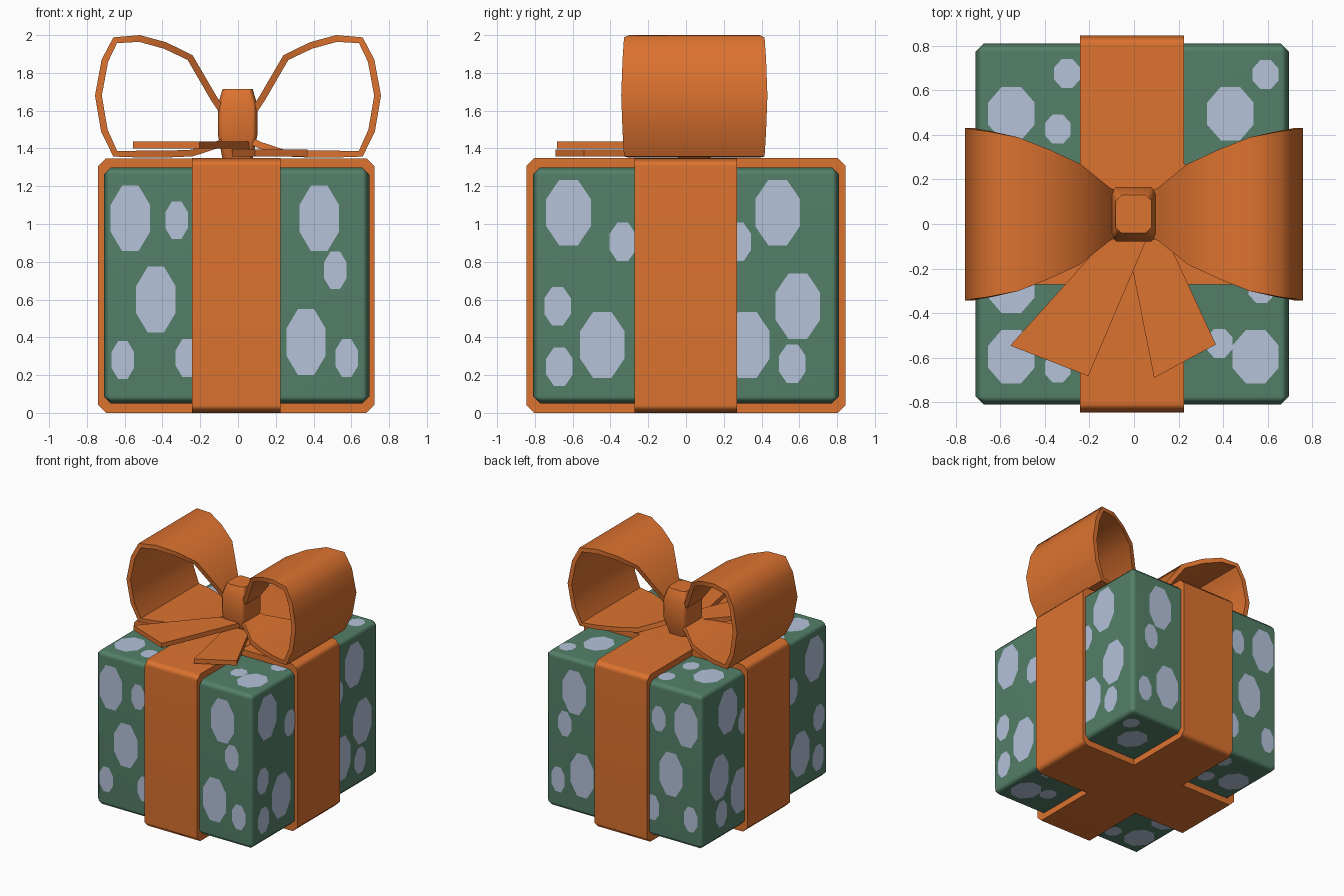
import bpy, bmesh, math
from mathutils import Vector

if "Cube" in bpy.data.objects:
    bpy.data.objects.remove(bpy.data.objects["Cube"])


def material(name, rgb):
    m = bpy.data.materials.new(name)
    m.diffuse_color = (*rgb, 1)
    m.use_nodes = True
    m.node_tree.nodes["Principled BSDF"].inputs["Base Color"].default_value = m.diffuse_color
    return m


GREEN = material("wrapping_green", (0.088, 0.215, 0.14))
SPOT = material("spot_pale_blue", (0.46, 0.54, 0.70))
ORANGE = material("ribbon_orange", (0.72, 0.17, 0.029))


def finish(name, bm, mat, angle=None, weighted=False, recalc=True):
    if recalc:
        bmesh.ops.recalc_face_normals(bm, faces=bm.faces[:])
    me = bpy.data.meshes.new(name)
    bm.to_mesh(me)
    bm.free()
    me.materials.append(mat)
    ob = bpy.data.objects.new(name, me)
    bpy.context.collection.objects.link(ob)
    if angle:
        bpy.ops.object.select_all(action='DESELECT')
        ob.select_set(True)
        bpy.context.view_layer.objects.active = ob
        bpy.ops.object.shade_smooth_by_angle(angle=math.radians(angle))
    if weighted:
        wn = ob.modifiers.new("weighted", 'WEIGHTED_NORMAL')
        wn.keep_sharp = True
    return ob


def loft(bm, rings):
    """Join closed rings of points with quads and cap both ends."""
    vs = [[bm.verts.new(p) for p in r] for r in rings]
    n = len(vs[0])
    for a, b in zip(vs, vs[1:]):
        for i in range(n):
            j = (i + 1) % n
            bm.faces.new((a[i], a[j], b[j], b[i]))
    bm.faces.new(vs[0])
    bm.faces.new(vs[-1])


def chamfered(cx, cy, hx, hy, c):
    """Rectangle with cut corners."""
    return [(cx + sx * a, cy + sy * b) for sx, sy, a, b in (
        (-1, -1, hx, hy - c), (-1, -1, hx - c, hy), (1, -1, hx - c, hy), (1, -1, hx, hy - c),
        (1, 1, hx, hy - c), (1, 1, hx - c, hy), (-1, 1, hx - c, hy), (-1, 1, hx, hy - c))]


# Wrapped box
X0, X1, HY, Z0, Z1 = -0.71, 0.695, 0.81, 0.05, 1.30
bm = bmesh.new()
bmesh.ops.create_cube(bm, size=1)
for v in bm.verts:
    v.co = Vector((X0 if v.co.x < 0 else X1, math.copysign(HY, v.co.y),
                   Z0 if v.co.z < 0 else Z1))
bmesh.ops.bevel(bm, geom=bm.edges[:], offset=0.037, segments=1, affect='EDGES', profile=0.5)
finish("box", bm, GREEN, 60, True)

# Painted spots: (u, v, is_big), same layout on opposite faces
front = [(-.57, 1.03, 1), (.43, 1.03, 1), (-.435, .6, 1), (.36, .375, 1), (-.325, 1.02, 0),
         (.515, .755, 0), (-.61, .28, 0), (.575, .29, 0), (-.27, .29, 0)]
side = [(-.622, 1.06, 1), (.485, 1.06, 1), (-.443, .36, 1), (.592, .565, 1), (.325, .36, 1),
        (-.335, .905, 0), (-.68, .565, 0), (-.67, .245, 0), (.563, .26, 0), (.275, .905, 0)]
top = [(-.55, .495, 1), (.432, .495, 1), (-.55, -.595, 1), (.545, -.595, 1), (-.55, -.28, 1),
       (-.3, .675, 0), (-.342, .425, 0), (.59, .67, 0), (.383, -.535, 0), (-.342, -.645, 0),
       (.572, -.29, 0)]
E = 0.003
layouts = [
    ("front_spots", front, (.104, .174), (.06, .1), lambda u, v: (u, -HY - E, v), (0, -1, 0)),
    ("back_spots", front, (.104, .174), (.06, .1), lambda u, v: (u, HY + E, v), (0, 1, 0)),
    ("right_spots", side, (.118, .174), (.07, .102), lambda u, v: (X1 + E, u, v), (1, 0, 0)),
    ("left_spots", side, (.118, .174), (.07, .102), lambda u, v: (X0 - E, u, v), (-1, 0, 0)),
    ("top_spots", top, (.104, .12), (.058, .065), lambda u, v: (u, v, Z1 + E), (0, 0, 1)),
    ("bottom_spots", top, (.104, .12), (.058, .065), lambda u, v: (u, v, Z0 - E), (0, 0, -1)),
]
for name, spots, big, small, place, normal in layouts:
    bm = bmesh.new()
    for u, v, is_big in spots:
        w, h = big if is_big else small
        k = 1 / math.cos(math.pi / 8)
        f = bm.faces.new([bm.verts.new(place(u + w * k * math.cos(a), v + h * k * math.sin(a)))
                          for a in (math.pi / 8 + i * math.pi / 4 for i in range(8))])
        f.normal_update()
        if f.normal.dot(Vector(normal)) < 0:
            f.normal_flip()
    finish(name, bm, SPOT, recalc=False)

# Ribbon bands around the box
bm = bmesh.new()
prof = chamfered(0, 0.675, 0.845, 0.675, 0.042)
loft(bm, [[(x, y, z) for y, z in prof] for x in (-0.243, 0.225)])
finish("ribbon_front_to_back", bm, ORANGE, 50, True)
bm = bmesh.new()
prof = chamfered(-0.009, 0.674, 0.731, 0.674, 0.042)
loft(bm, [[(x, y, z) for x, z in prof] for y in (-0.272, 0.27)])
finish("ribbon_side_to_side", bm, ORANGE, 50, True)

# Bow loops: outer path (x, z, half width), thickened inwards
path = [(.07, 1.61, .10), (.11, 1.67, .12), (.24, 1.893, .225), (.38, 1.962, .29),
        (.52, 2.0, .345), (.66, 1.988, .372), (.722, 1.87, .38), (.757, 1.68, .387),
        (.725, 1.49, .38), (.66, 1.357, .372), (.52, 1.352, .345), (.38, 1.352, .29),
        (.24, 1.358, .225), (.11, 1.40, .12), (.07, 1.42, .10)]
CY, T = 0.044, 0.036
for name, s in (("bow_loop_right", 1), ("bow_loop_left", -1)):
    bm = bmesh.new()
    rings = []
    for i, (x, z, w) in enumerate(path):
        p = Vector((x, z))
        a = Vector(path[max(i - 1, 0)][:2])
        b = Vector(path[min(i + 1, len(path) - 1)][:2])
        d = (b - a).normalized()
        q = p + Vector((d.y, -d.x)) * T
        rings.append([(s * p.x, CY - w, p.y), (s * p.x, CY + w, p.y),
                      (s * q.x, CY + w, q.y), (s * q.x, CY - w, q.y)])
    loft(bm, rings)
    finish(name, bm, ORANGE, 60)

# Knot
bm = bmesh.new()
loft(bm, [[(x, y, z) for x, y in chamfered(-0.002, CY, hx, hy, 0.025)]
          for z, hx, hy in ((1.345, .08, .085), (1.47, .104, .122),
                            (1.63, .104, .122), (1.715, .08, .085))])
finish("bow_knot", bm, ORANGE, 50, True)

# Ribbon tails
for name, pts, z0, z1 in (
        ("tail_left", [(-.555, -.545), (-.205, -.682), (.06, -.06), (-.115, -.055)], 1.40, 1.437),
        ("tail_right", [(.09, -.69), (.367, -.54), (.15, -.07), (-.033, -.07)], 1.357, 1.395)):
    bm = bmesh.new()
    loft(bm, [[(x, y, z) for x, y in pts] for z in (z0, z1)])
    finish(name, bm, ORANGE)
